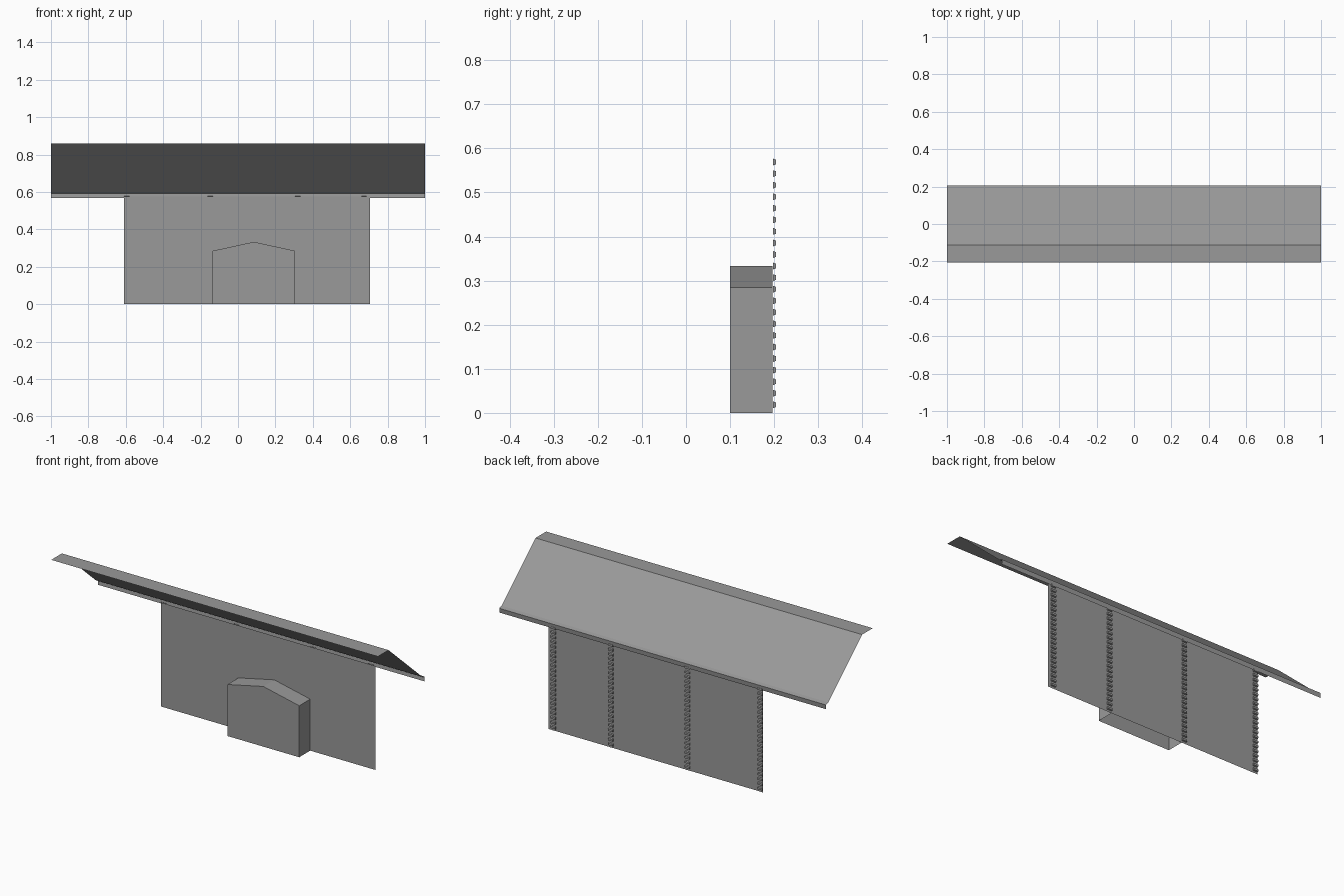
import bpy, bmesh

cube = bpy.data.objects.get("Cube")
if cube:
    bpy.data.objects.remove(cube, do_unlink=True)

grey = bpy.data.materials.new("mid_grey")
grey.use_nodes = True
colour = (0.32, 0.32, 0.32, 1)
grey.diffuse_color = colour
grey.node_tree.nodes["Principled BSDF"].inputs["Base Color"].default_value = colour


def add_object(name, bm):
    mesh = bpy.data.meshes.new(name)
    bm.to_mesh(mesh)
    bm.free()
    mesh.materials.append(grey)
    obj = bpy.data.objects.new(name, mesh)
    bpy.context.collection.objects.link(obj)
    return obj


def sweep(bm, path, offset):
    """Extrude an open path of points into a thin folded sheet."""
    near = [bm.verts.new(p) for p in path]
    far = [bm.verts.new([a + b for a, b in zip(p, offset)]) for p in path]
    for i in range(len(path) - 1):
        bm.faces.new((near[i], near[i + 1], far[i + 1], far[i]))
    return near, far


# Folded roof sheet: top flange, long slope, small step and hanging lip
roof = [(-0.205, 0.86), (-0.112, 0.86), (0.185, 0.598), (0.205, 0.592), (0.202, 0.567)]
bm = bmesh.new()
sweep(bm, [(-1, y, z) for y, z in roof], (2, 0, 0))
add_object("roof_sheet", bm)

# Wall sheet with a gabled opening
WALL_Y, WALL_TOP = 0.196, 0.575
LEFT, RIGHT = 0.705, -0.61
opening = [(-0.135, 0), (-0.135, 0.285), (0.085, 0.333), (0.305, 0.285), (0.305, 0)]
outline = [(RIGHT, 0)] + opening + [(LEFT, 0), (LEFT, WALL_TOP), (RIGHT, WALL_TOP)]
bm = bmesh.new()
bm.faces.new([bm.verts.new((x, WALL_Y, z)) for x, z in outline])
bmesh.ops.triangulate(bm, faces=bm.faces[:])
bmesh.ops.dissolve_limit(bm, angle_limit=0.01, verts=bm.verts[:], edges=bm.edges[:])
add_object("wall_panel", bm)

# Gabled alcove pushed out through the front, open at the back and bottom
bm = bmesh.new()
near, far = sweep(bm, [(x, 0.1, z) for x, z in opening], (0, WALL_Y - 0.1, 0))
bm.faces.new(near)
bmesh.ops.recalc_face_normals(bm, faces=bm.faces[:])
add_object("alcove", bm)

# Toothed mounting strips up the back of the wall
TEETH, WIDTH = 22, 0.028
pitch = 0.577 / TEETH
for name, x in (("outer_left", 0.673), ("inner_left", 0.32),
                ("inner_right", -0.149), ("outer_right", -0.595)):
    path = []
    for i in range(TEETH):
        z = i * pitch
        path += [(0.197, z), (0.197, z + pitch * 0.4),
                 (0.204, z + pitch * 0.5), (0.204, z + pitch * 0.9)]
    path.append((0.197, 0.577))
    bm = bmesh.new()
    near, far = sweep(bm, [(x - WIDTH / 2, y, z) for y, z in path], (WIDTH, 0, 0))
    # Close the sides of each tooth
    for side in (near, far):
        for i in range(1, len(side) - 3, 4):
            bm.faces.new(side[i:i + 4])
    bmesh.ops.recalc_face_normals(bm, faces=bm.faces[:])
    add_object(name + "_strip", bm)
